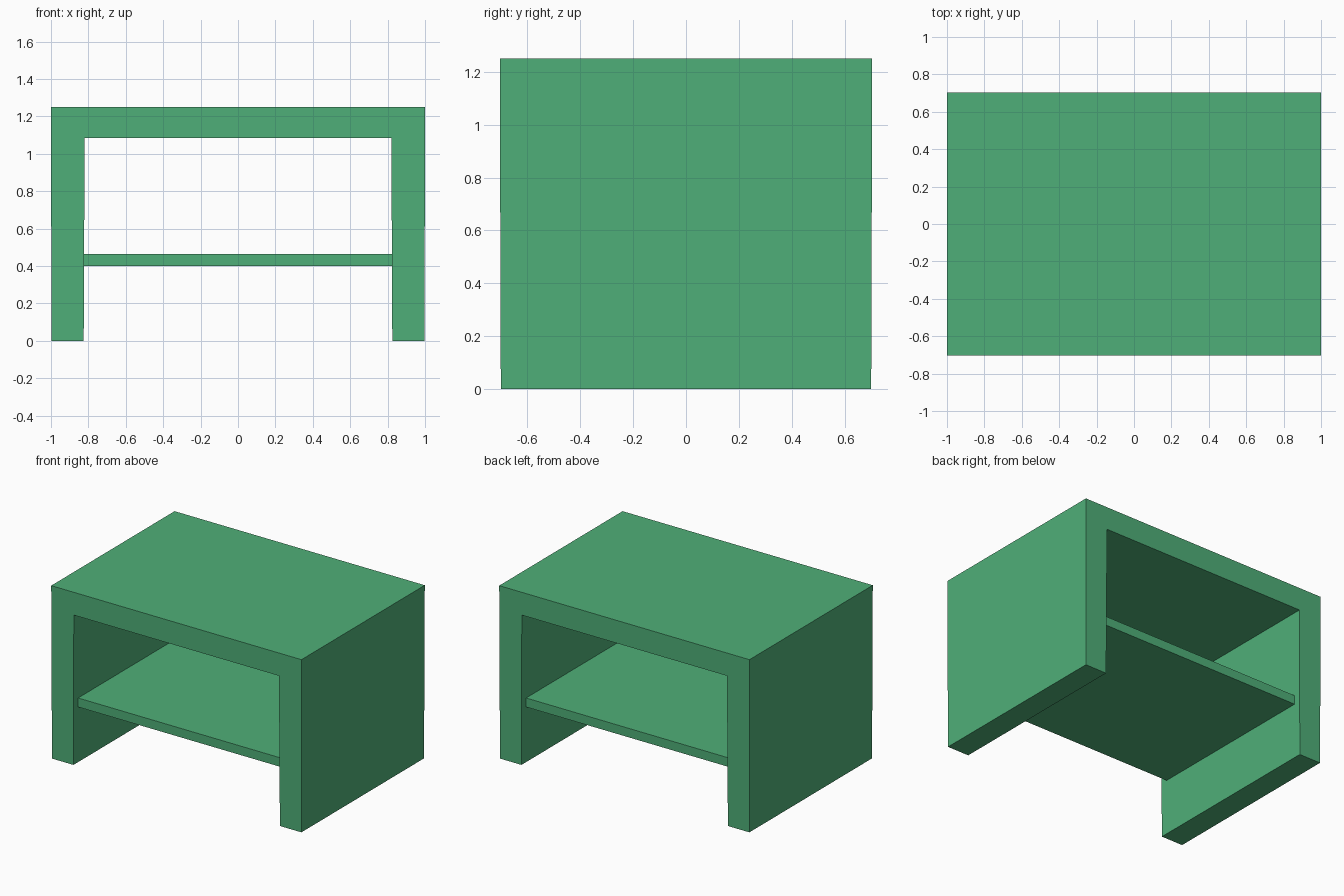
import bpy
import bmesh

if "Cube" in bpy.data.objects:
    bpy.data.objects.remove(bpy.data.objects["Cube"])

green = bpy.data.materials.new("green")
green.diffuse_color = (0.078, 0.429, 0.188, 1.0)
green.use_nodes = True
green.node_tree.nodes["Principled BSDF"].inputs["Base Color"].default_value = green.diffuse_color

HEIGHT = 1.25


def extrude_profile(name, profile, half_depth):
    """Extrude an x-z outline along y; half_depth(z) gives the local depth."""
    bm = bmesh.new()
    front = [bm.verts.new((x, -half_depth(z), z)) for x, z in profile]
    back = [bm.verts.new((x, half_depth(z), z)) for x, z in profile]
    bm.faces.new(front)
    bm.faces.new(back[::-1])
    n = len(profile)
    for i in range(n):
        j = (i + 1) % n
        bm.faces.new((front[i], back[i], back[j], front[j]))
    bmesh.ops.recalc_face_normals(bm, faces=bm.faces[:])
    mesh = bpy.data.meshes.new(name)
    bm.to_mesh(mesh)
    bm.free()
    mesh.materials.append(green)
    obj = bpy.data.objects.new(name, mesh)
    bpy.context.collection.objects.link(obj)
    return obj


# Table frame: thick top and two side panels in one piece, tapering very slightly downward
right_half = [(0.82, 1.085), (0.825, 0.0), (0.997, 0.0), (1.0, HEIGHT)]
outline = right_half + [(-x, z) for x, z in reversed(right_half)]
extrude_profile("table_frame", outline, lambda z: 0.70 + 0.004 * z / HEIGHT)

# Shelf: thin board between the side panels, set back from both open ends
shelf = [(-0.823, 0.40), (0.823, 0.40), (0.823, 0.465), (-0.823, 0.465)]
extrude_profile("shelf", shelf, lambda z: 0.65)
